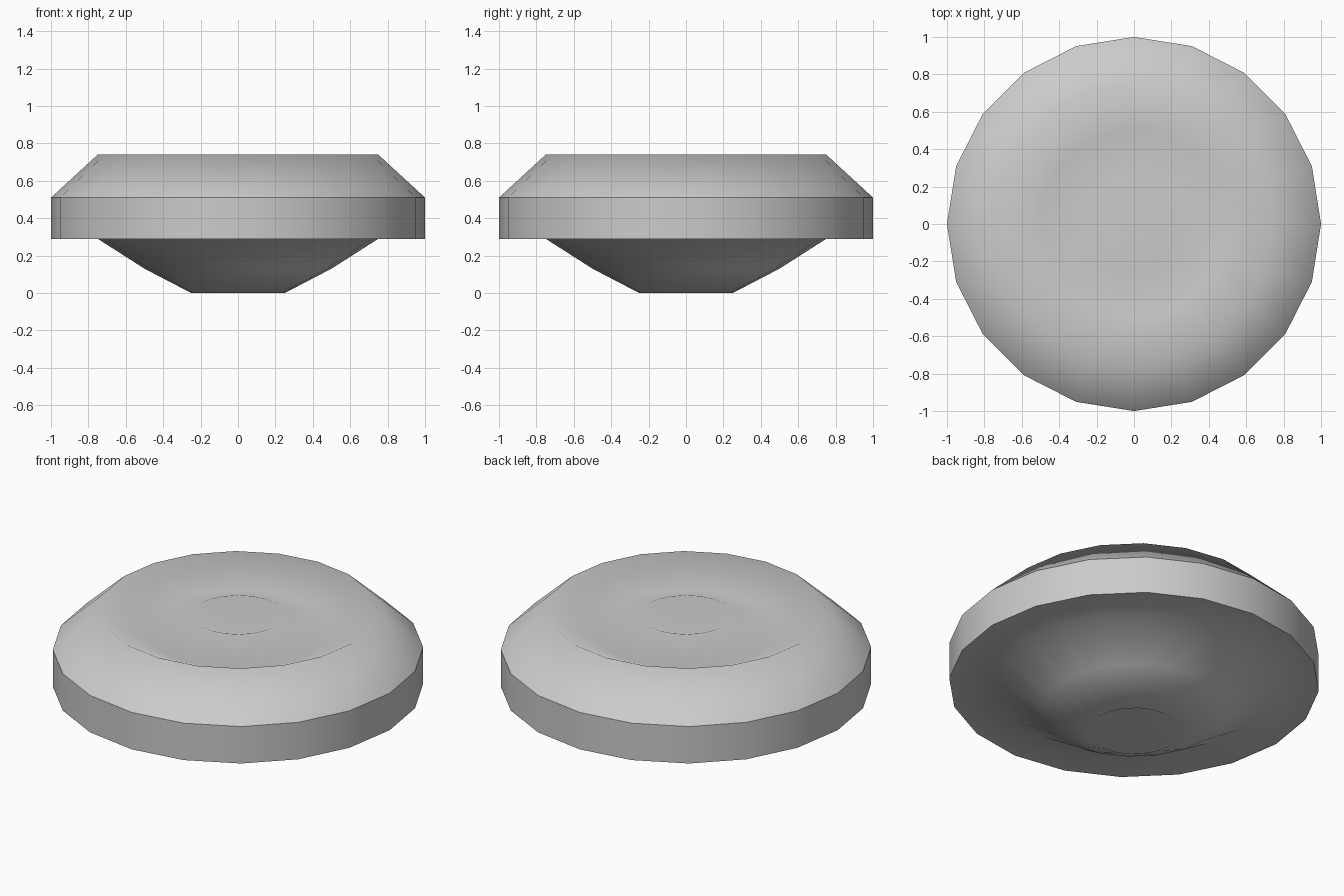
import bpy, bmesh, math

if "Cube" in bpy.data.objects:
    bpy.data.objects.remove(bpy.data.objects["Cube"])

SIDES = 20
# (radius, height) from the underside centre, around the rim, to the top centre
PROFILE = [(0, 0.14), (0.25, 0), (0.5, 0.13), (0.75, 0.29), (1, 0.29),
           (1, 0.51), (0.75, 0.74), (0.5, 0.62), (0.25, 0.71), (0, 0.62)]

bm = bmesh.new()


def ring(r, z):
    """One vertex at the axis, or a full ring of vertices."""
    if r == 0:
        return [bm.verts.new((0, 0, z))] * SIDES
    return [bm.verts.new((r * math.cos(2 * math.pi * i / SIDES),
                          r * math.sin(2 * math.pi * i / SIDES), z))
            for i in range(SIDES)]


# Turn the profile into a closed rippled disc
rings = [ring(r, z) for r, z in PROFILE]
for low, high in zip(rings, rings[1:]):
    for i in range(SIDES):
        j = (i + 1) % SIDES
        corners = list(dict.fromkeys((low[i], low[j], high[j], high[i])))
        bm.faces.new(corners).smooth = True

# Keep the two rim edges of the outer wall sharp
for loop in (rings[4], rings[5]):
    for i in range(SIDES):
        bm.edges.get((loop[i], loop[(i + 1) % SIDES])).smooth = False

bmesh.ops.recalc_face_normals(bm, faces=bm.faces)
mesh = bpy.data.meshes.new("rippled_disc")
bm.to_mesh(mesh)
bm.free()
disc = bpy.data.objects.new("rippled_disc", mesh)
bpy.context.collection.objects.link(disc)
